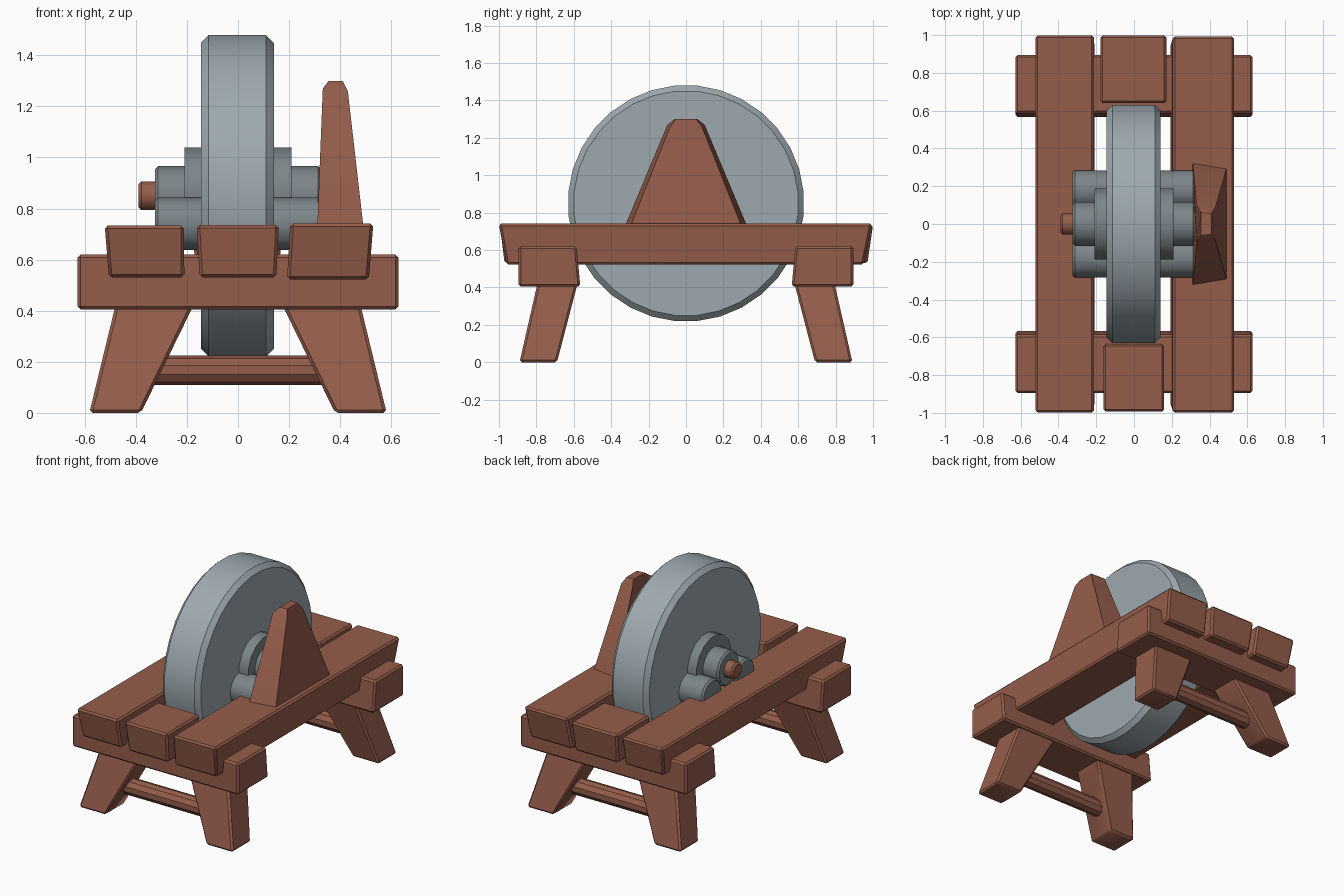
import bpy, bmesh
from math import radians, pi
from mathutils import Matrix

if "Cube" in bpy.data.objects:
    bpy.data.objects.remove(bpy.data.objects["Cube"])


def material(name, rgb):
    m = bpy.data.materials.new(name)
    m.diffuse_color = (*rgb, 1)
    m.use_nodes = True
    m.node_tree.nodes["Principled BSDF"].inputs["Base Color"].default_value = m.diffuse_color
    return m


WOOD = material("wood", (0.30, 0.11, 0.07))
STONE = material("stone", (0.34, 0.40, 0.43))
METAL = material("metal", (0.20, 0.235, 0.25))


def finish(name, bm, mat, bevel):
    """Chamfer the sharp edges, shade by angle and link the object."""
    bmesh.ops.recalc_face_normals(bm, faces=bm.faces)
    if bevel:
        edges = [e for e in bm.edges if e.calc_face_angle(0) > radians(35)]
        bmesh.ops.bevel(bm, geom=edges, offset=bevel, segments=1,
                        affect='EDGES', clamp_overlap=True)
    me = bpy.data.meshes.new(name)
    bm.to_mesh(me)
    bm.free()
    me.polygons.foreach_set("use_smooth", [True] * len(me.polygons))
    me.set_sharp_from_angle(angle=radians(32))
    me.materials.append(mat)
    ob = bpy.data.objects.new(name, me)
    bpy.context.collection.objects.link(ob)
    return ob


def loft(name, sections, mat=WOOD, bevel=0.012):
    """Block through rectangles (z, x0, x1, y0, y1), from bottom to top."""
    bm = bmesh.new()
    rings = [[bm.verts.new(p) for p in ((x0, y0, z), (x1, y0, z), (x1, y1, z), (x0, y1, z))]
             for z, x0, x1, y0, y1 in sections]
    bm.faces.new(rings[0])
    bm.faces.new(rings[-1])
    for a, b in zip(rings, rings[1:]):
        for i in range(4):
            j = (i + 1) % 4
            bm.faces.new((a[i], a[j], b[j], b[i]))
    return finish(name, bm, mat, bevel)


def rod(name, x0, x1, y, z, r, sides, mat, bevel=0.0):
    """Cylinder lying along x, with a flat side on top."""
    bm = bmesh.new()
    place = (Matrix.Translation(((x0 + x1) / 2, y, z)) @ Matrix.Rotation(pi / 2, 4, 'Y')
             @ Matrix.Rotation(pi / sides, 4, 'Z'))
    bmesh.ops.create_cone(bm, cap_ends=True, segments=sides, radius1=r, radius2=r,
                          depth=x1 - x0, matrix=place)
    return finish(name, bm, mat, bevel)


# Grinding wheel, hub and axle
rod("grinding_wheel", -0.145, 0.14, 0, 0.85, 0.632, 32, STONE, 0.03)
rod("hub", -0.21, 0.21, 0, 0.85, 0.192, 16, METAL)
rod("axle_sleeve", -0.325, 0.325, 0, 0.85, 0.118, 16, METAL, 0.012)
rod("axle", -0.39, 0.37, 0, 0.85, 0.058, 12, WOOD, 0.012)

# Support rollers either side of the axle
for s, side in ((-1, "front"), (1, "back")):
    rod(side + "_roller", -0.325, 0.325, s * 0.18, 0.74, 0.105, 16, METAL, 0.012)

# Bench top planks, slightly uneven
loft("left_plank", [(0.53, -0.505, -0.21, -0.96, 0.96), (0.733, -0.522, -0.212, -1, 1)])
loft("right_plank", [(0.522, 0.192, 0.512, -0.96, 0.95), (0.742, 0.205, 0.53, -1, 0.995)])
loft("front_block", [(0.53, -0.15, 0.15, -0.97, -0.63), (0.735, -0.162, 0.16, -0.995, -0.635)])
loft("back_block", [(0.53, -0.165, 0.16, 0.64, 0.97), (0.735, -0.178, 0.172, 0.64, 1)])

# Cross beams, legs and foot rails at both ends
for s, end in ((-1, "front"), (1, "back")):
    def span(a, b):
        return sorted((s * a, s * b))
    loft(end + "_beam", [(0.405, -0.628, 0.628, *span(0.565, 0.895)),
                         (0.62, -0.628, 0.628, *span(0.585, 0.895))])
    for t, side in ((-1, "left"), (1, "right")):
        loft(f"{end}_{side}_leg",
             [(0, *sorted((t * 0.38, t * 0.582)), *span(0.69, 0.89)),
              (0.44, *sorted((t * 0.165, t * 0.475)), *span(0.575, 0.79))])
    rod(end + "_foot_rail", -0.36, 0.36, s * 0.745, 0.167, 0.057, 10, WOOD)

# Triangular upright: wide inner face, narrower outer face, blunt tip
bm = bmesh.new()
inner = [(0.31, -0.33, 0.72), (0.31, 0.33, 0.72), (0.332, 0.10, 1.27),
         (0.355, 0.06, 1.30), (0.355, -0.06, 1.30), (0.332, -0.10, 1.27)]
outer = [(0.492, -0.30, 0.72), (0.492, 0.30, 0.72), (0.43, 0.085, 1.26),
         (0.41, 0.055, 1.30), (0.41, -0.055, 1.30), (0.43, -0.085, 1.26)]
a = [bm.verts.new(p) for p in inner]
b = [bm.verts.new(p) for p in outer]
bm.faces.new(a)
bm.faces.new(b)
for i in range(6):
    j = (i + 1) % 6
    bm.faces.new((a[i], a[j], b[j], b[i]))
finish("upright_bracket", bm, WOOD, 0)
